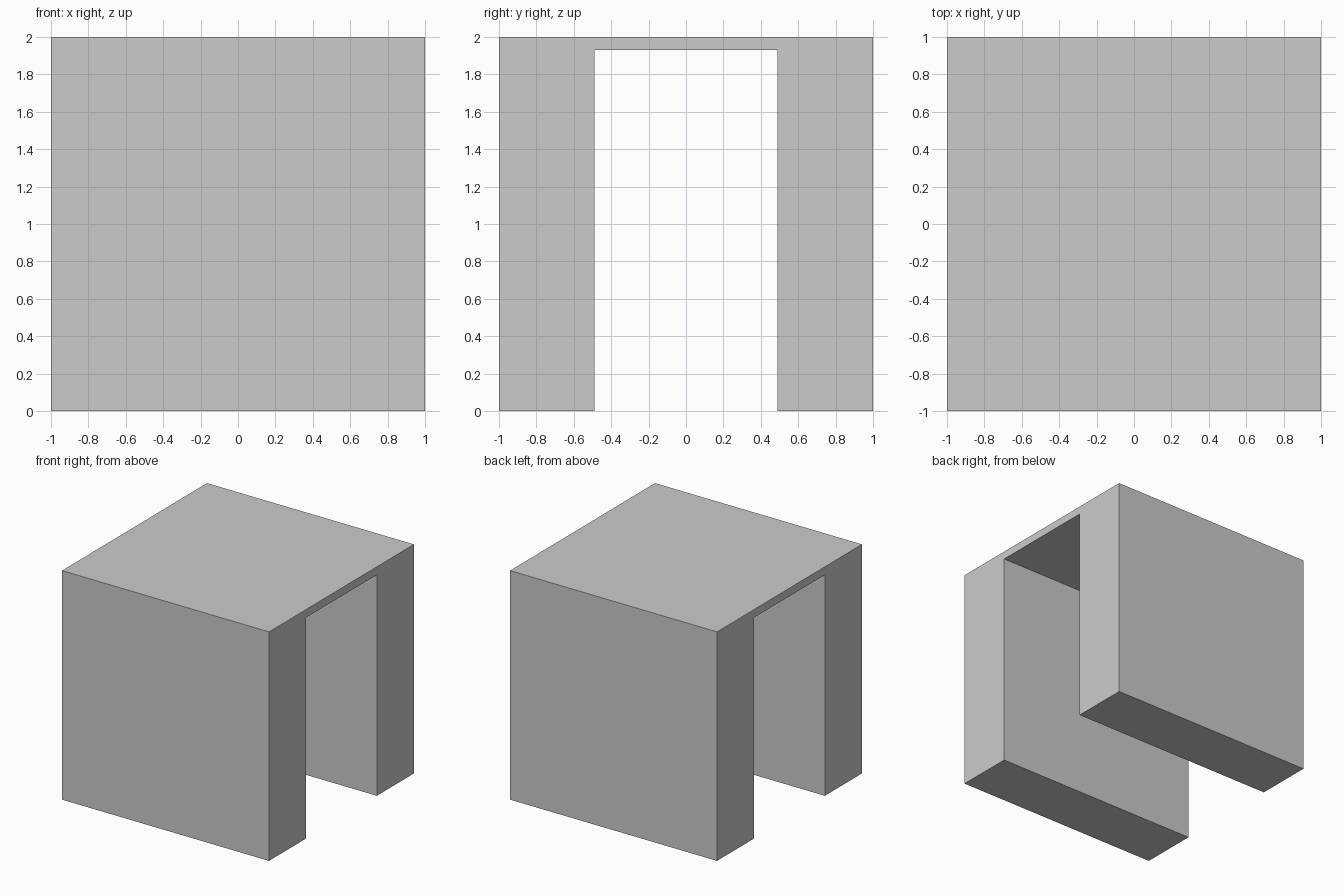
import bpy
import bmesh

if "Cube" in bpy.data.objects:
    bpy.data.objects.remove(bpy.data.objects["Cube"])

HALF, HEIGHT = 1.0, 2.0
GAP, CEILING = 0.488, 1.93   # half-width and height of the opening

# Arch-shaped side profile (y, z)
profile = [(-HALF, 0), (-GAP, 0), (-GAP, CEILING), (GAP, CEILING),
           (GAP, 0), (HALF, 0), (HALF, HEIGHT), (-HALF, HEIGHT)]

# Extrude the profile along x into one solid block
bm = bmesh.new()
face = bm.faces.new([bm.verts.new((-HALF, y, z)) for y, z in profile])
result = bmesh.ops.extrude_face_region(bm, geom=[face], use_keep_orig=True)
new_verts = [g for g in result["geom"] if isinstance(g, bmesh.types.BMVert)]
bmesh.ops.translate(bm, verts=new_verts, vec=(2 * HALF, 0, 0))
bmesh.ops.recalc_face_normals(bm, faces=bm.faces)

mesh = bpy.data.meshes.new("arch_block")
bm.to_mesh(mesh)
bm.free()
bpy.context.collection.objects.link(bpy.data.objects.new("arch_block", mesh))
